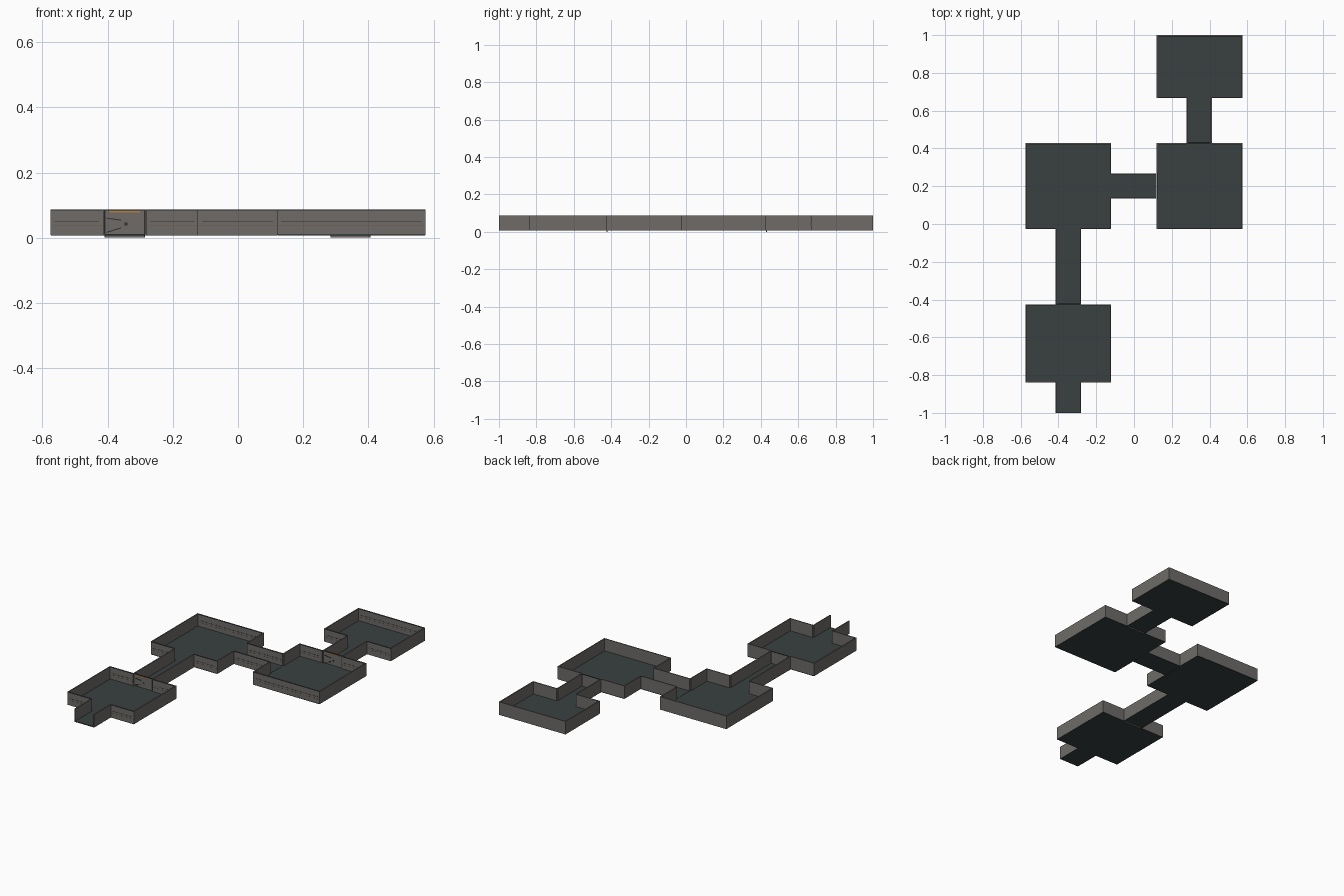
import bpy
import bmesh
from mathutils import Matrix, Vector

if "Cube" in bpy.data.objects:
    bpy.data.objects.remove(bpy.data.objects["Cube"])


def material(name, rgb):
    m = bpy.data.materials.new(name)
    m.diffuse_color = (*rgb, 1)
    m.use_nodes = True
    m.node_tree.nodes["Principled BSDF"].inputs["Base Color"].default_value = m.diffuse_color
    return m


WALL = material("warm grey wall", (0.158, 0.148, 0.138))
FLOOR = material("dark slate floor", (0.041, 0.053, 0.053))
DARK = material("dark metal", (0.03, 0.03, 0.03))
BROWN = material("brown trim", (0.15, 0.105, 0.06))
AMBER = material("amber light", (0.45, 0.22, 0.04))

Z0, Z1, ZF, T = 0.008, 0.087, 0.012, 0.006   # wall base, wall top, floor top, wall thickness


def boxes(name, mat, items):
    """One object from boxes given as (x0, x1, y0, y1, z0, z1)."""
    bm = bmesh.new()
    for x0, x1, y0, y1, z0, z1 in items:
        mtx = Matrix.Translation(((x0 + x1) / 2, (y0 + y1) / 2, (z0 + z1) / 2))
        mtx = mtx @ Matrix.Diagonal((x1 - x0, y1 - y0, z1 - z0, 1))
        bmesh.ops.create_cube(bm, size=1, matrix=mtx)
    me = bpy.data.meshes.new(name)
    bm.to_mesh(me)
    bm.free()
    me.materials.append(mat)
    ob = bpy.data.objects.new(name, me)
    bpy.context.collection.objects.link(ob)
    return ob


def spans(a, b, gap):
    """Wall run from a to b, split around an optional opening."""
    return [(a, b)] if gap is None else [(a, gap[0]), (gap[1], b)]


def trims(name, runs):
    """Thin stripes on the front faces of walls, runs are (x0, x1, y)."""
    def strip(z0, z1, m):
        return [(a + m, b - m, y - 0.0006, y + 0.001, z0, z1) for a, b, y in runs]
    boxes(name + "_top_trim", DARK, strip(0.083, 0.0865, 0.001))
    boxes(name + "_upper_stripe", DARK, strip(0.0485, 0.0503, 0.012))
    boxes(name + "_lower_stripe", BROWN, strip(0.036, 0.038, 0.002))


def room(name, x0, x1, y0, y1, s=None, n=None, w=None, e=None):
    walls, runs = [], []
    for a, b in spans(x0, x1, s):
        walls.append((a, b, y0, y0 + T, Z0, Z1))
        runs.append((a, b, y0))
    for a, b in spans(x0, x1, n):
        walls.append((a, b, y1 - T, y1, Z0, Z1))
        runs.append((max(a, x0 + T), min(b, x1 - T), y1 - T))
    for a, b in spans(y0 + T, y1 - T, w):
        walls.append((x0, x0 + T, a, b, Z0, Z1))
    for a, b in spans(y0 + T, y1 - T, e):
        walls.append((x1 - T, x1, a, b, Z0, Z1))
    boxes(name + "_walls", WALL, walls)
    boxes(name + "_floor", FLOOR, [(x0 + 0.001, x1 - 0.001, y0, y1, Z0 - 0.001, ZF)])
    trims(name, runs)


def corridor(name, x0, x1, y0, y1, along_y=True):
    if along_y:
        walls = [(x0, x0 + T, y0, y1, Z0, Z1), (x1 - T, x1, y0, y1, Z0, Z1)]
    else:
        walls = [(x0, x1, y0, y0 + T, Z0, Z1), (x0, x1, y1 - T, y1, Z0, Z1)]
        trims(name, [(x0, x1, y0), (x0, x1, y1 - T)])
    boxes(name + "_walls", WALL, walls)
    boxes(name + "_floor", FLOOR, [(x0, x1, y0, y1, Z0 - 0.001, ZF)])


def brace(name, y, p, q):
    """Thin slanted bar on a door face from (x, z) p to q."""
    d = Vector((q[0] - p[0], 0, q[1] - p[1]))
    ob = boxes(name, DARK, [(-d.length / 2, d.length / 2, -0.001, 0.001, -0.0015, 0.0015)])
    rot = Vector((1, 0, 0)).rotation_difference(d).to_matrix().to_4x4()
    ob.matrix_world = Matrix.Translation(((p[0] + q[0]) / 2, y, (p[1] + q[1]) / 2)) @ rot


def door(name, x0, x1, y):
    # leaf, dark frame, amber strip, braces and handle
    boxes(name + "_leaf", WALL, [(x0, x1, y - 0.002, y + 0.002, 0, 0.084)])
    f = 0.003
    boxes(name + "_frame", DARK, [(x0, x0 + f, y - 0.003, y + 0.003, 0.003, 0.086),
                                  (x1 - f, x1, y - 0.003, y + 0.003, 0.003, 0.086),
                                  (x0, x1, y - 0.003, y + 0.003, 0.084, 0.086)])
    boxes(name + "_light", AMBER, [(x0 + 0.015, x1 - 0.015, y - 0.004, y - 0.002, 0.078, 0.082)])
    for i, zs in enumerate(((0.06, 0.054), (0.016, 0.03))):
        brace(f"{name}_brace_{i}", y - 0.003, (x0 + 0.005, zs[0]), (x0 + 0.05, zs[1]))
    boxes(name + "_handle", DARK, [(x0 + 0.06, x0 + 0.07, y - 0.004, y - 0.002, 0.038, 0.046)])


# rooms
L = (-0.415, -0.28)    # left corridor line
R = (0.278, 0.412)     # right corridor line
M = (0.135, 0.268)     # middle corridor line
room("entry_room", -0.575, -0.122, -0.838, -0.425, s=L, n=L)
room("left_room", -0.575, -0.122, -0.027, 0.428, s=L, e=M)
room("right_room", 0.12, 0.575, -0.027, 0.428, n=R, w=M)
room("end_room", 0.12, 0.575, 0.667, 1.0, s=R)

# corridors
corridor("entrance", *L, -1.0, -0.838)
corridor("left_corridor", *L, -0.425, -0.027)
corridor("middle_corridor", -0.122, 0.12, *M, along_y=False)
corridor("right_corridor", *R, 0.428, 0.667)

# doors
door("left_door", L[0] + T, L[1] - T, -0.423)
door("right_door", R[0] + T, R[1] - T, 0.43)
